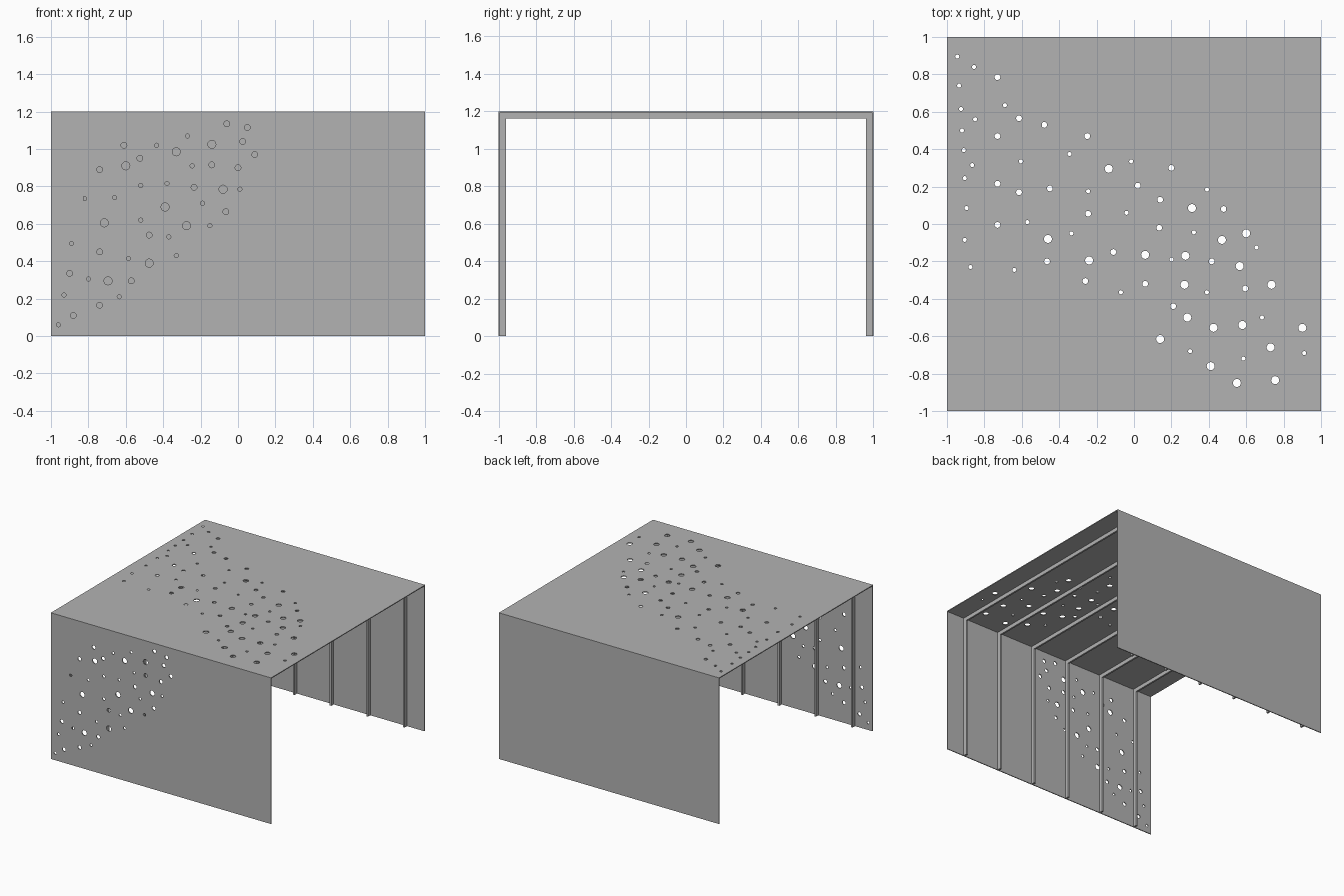
import bpy
import bmesh
from mathutils import Matrix, Vector

HEIGHT = 1.2        # overall height of the shelter
SKIN = 0.007        # thickness of the folded sheet
RIB_DEPTH = 0.038   # inner face of the ribs, measured from the outside
RIB_WIDTH = 0.014
RIB_COUNT = 6

# Remove the default object
default = bpy.data.objects.get("Cube")
if default:
    bpy.data.objects.remove(default, do_unlink=True)

# Single plain material
grey = bpy.data.materials.new("plain grey")
grey.use_nodes = True
colour = (0.45, 0.45, 0.45, 1)
grey.diffuse_color = colour
shader = grey.node_tree.nodes["Principled BSDF"]
shader.inputs["Base Color"].default_value = colour


def add_object(name, bm):
    """Turn a bmesh into a linked grey object."""
    bmesh.ops.recalc_face_normals(bm, faces=bm.faces)
    mesh = bpy.data.meshes.new(name)
    bm.to_mesh(mesh)
    bm.free()
    mesh.materials.append(grey)
    obj = bpy.data.objects.new(name, mesh)
    bpy.context.collection.objects.link(obj)
    return obj


def arch(name, centre, width, outer, inner):
    """Square arch profile between two insets, extruded along x."""
    def leg(inset):
        side, top = 1 - inset, HEIGHT - inset
        return [(-side, 0), (-side, top), (side, top), (side, 0)]

    bm = bmesh.new()
    start = centre - width / 2
    outside = [bm.verts.new((start, y, z)) for y, z in leg(outer)]
    inside = [bm.verts.new((start, y, z)) for y, z in leg(inner)]
    faces = [bm.faces.new((outside[i], outside[i + 1], inside[i + 1], inside[i]))
             for i in range(len(outside) - 1)]
    extruded = bmesh.ops.extrude_face_region(bm, geom=faces, use_keep_orig=True)
    moved = [g for g in extruded["geom"] if isinstance(g, bmesh.types.BMVert)]
    bmesh.ops.translate(bm, verts=moved, vec=Vector((width, 0, 0)))
    return add_object(name, bm)


def perforate(target, name, groups, place):
    """Cut round holes; positions are pairs in hundredths of a unit."""
    bm = bmesh.new()
    for radius, numbers in groups:
        for a, b in zip(numbers[::2], numbers[1::2]):
            bmesh.ops.create_cone(
                bm, cap_ends=True, segments=16, radius1=radius, radius2=radius,
                depth=SKIN * 4, matrix=place(a / 100, b / 100))
    cutter = add_object(name, bm)
    cutter.hide_render = True
    cut = target.modifiers.new(name, "BOOLEAN")
    cut.operation = "DIFFERENCE"
    cut.solver = "EXACT"
    cut.object = cutter
    bpy.context.view_layer.objects.active = target
    bpy.ops.object.modifier_apply(modifier=cut.name)
    bpy.data.objects.remove(cutter, do_unlink=True)


def on_front(x, z):
    return Matrix.Translation((x, -1, z)) @ Matrix.Rotation(1.5708, 4, "X")


def on_roof(x, y):
    return Matrix.Translation((x, y, HEIGHT))


SMALL, MEDIUM, LARGE = 0.011, 0.0155, 0.0215

# Drifts of holes in the front wall, as x and z
front_small = [
    -96, 6, -93, 22, -89, 49.5, -63.5, 21, -80, 30.5, -58.5, 41.5, -33, 43,
    -37, 53, -52, 62, -82, 73.5, -66, 74, -52, 80.5, -38, 81.5, -15, 59,
    -19, 71, 1, 78.5, -24.5, 91, -43.5, 102, -27, 107]
front_medium = [
    -88, 11, -90, 33.5, -74, 16.5, -57, 29.5, -74, 45, -47.5, 54, -6.5, 66.5,
    -23.5, 79.5, 0, 90, -14, 91.5, -74, 89, -52.5, 95, -61, 102, 2.5, 104,
    9, 97, 5, 111.5, -6, 113.5]
front_large = [
    -69.5, 29.5, -71.5, 60.5, -47.5, 39, -39, 69, -27.5, 59, -8, 78.5,
    -60, 91, -33, 98.5, -14, 102.5]

# Drifts of holes in the roof, as x and y
roof_small = [
    -94.5, 89.5, -85.5, 84, -93.5, 74, -69, 63.5, -92.5, 61.5, -85, 56,
    -92, 50, -91, 39.5, -86.5, 31.5, -60.5, 33.5, -34.5, 37.5, -1.5, 33.5,
    -90.5, 24.5, -24.5, 17.5, 39, 18.5, -89.5, 8.5, -4, 6, -57, 1,
    -33.5, -5, 32, -4.5, -90.5, -8.5, 65.5, -12.5, 20, -19, -87.5, -23,
    -64, -24.5, -7, -36.5, 39, -36.5, 68.5, -50, 30, -68, 91, -69, 58.5, -72]
roof_medium = [
    -73, 78.5, -61.5, 56.5, -48, 53, -73, 47, -25, 47, 20, 30, -73, 21.5,
    -61.5, 17, -45, 19, 2, 20.5, 14, 13, 48, 8, -24.5, 5.5, -73, -0.5,
    13.5, -2, -11, -15, -46.5, -20, 41.5, -20, -26, -30.5, 6, -32,
    59.5, -34.5, 21, -44]
roof_large = [
    -13.5, 29.5, 31, 8.5, 60, -5, -46, -8, 47, -8.5, 6, -16.5, 27.5, -17,
    -24, -19.5, 56.5, -22.5, 27, -32.5, 73.5, -32.5, 28.5, -50, 42.5, -55.5,
    58, -54, 90, -55.5, 14, -61.5, 73, -66, 41, -76, 55, -85, 75.5, -83.5]

# Folded outer sheet with its perforations
shell = arch("shelter_shell", 0, 2, 0, SKIN)
perforate(shell, "front_holes",
          [(SMALL, front_small), (MEDIUM, front_medium), (LARGE, front_large)],
          on_front)
perforate(shell, "roof_holes",
          [(SMALL, roof_small), (MEDIUM, roof_medium), (LARGE, roof_large)],
          on_roof)

# Evenly spaced stiffening ribs lining the inside
spacing = 2 / RIB_COUNT
for i in range(RIB_COUNT):
    arch(f"inner_rib_{i + 1}", -1 + spacing * (i + 0.5), RIB_WIDTH,
         SKIN, RIB_DEPTH)
